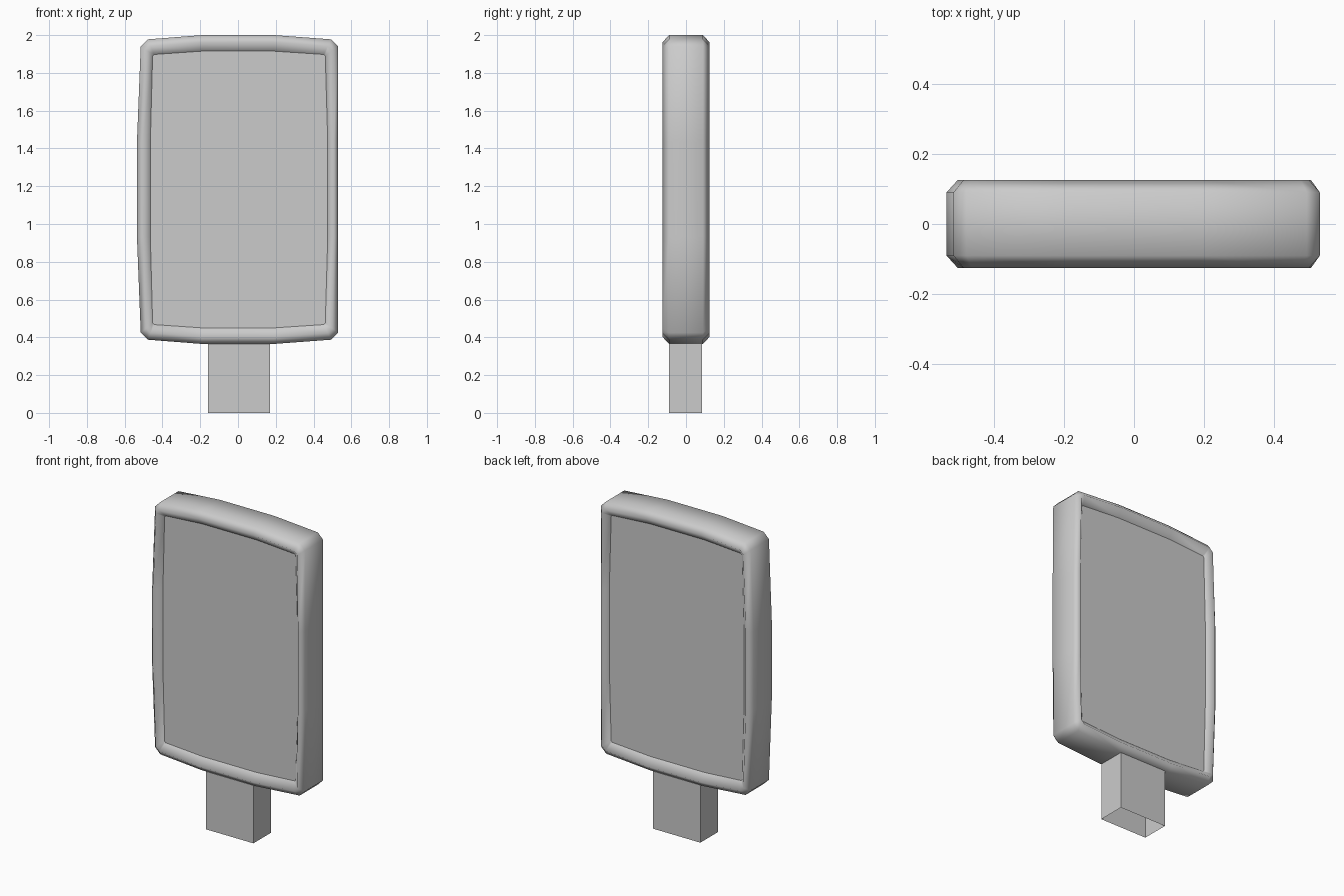
import bpy
import bmesh

cube = bpy.data.objects.get("Cube")
if cube:
    bpy.data.objects.remove(cube, do_unlink=True)

grey = bpy.data.materials.new("plain grey")
grey.use_nodes = True
colour = (0.6, 0.6, 0.6, 1)
grey.diffuse_color = colour
grey.node_tree.nodes["Principled BSDF"].inputs["Base Color"].default_value = colour


def finish(name, bm):
    bmesh.ops.recalc_face_normals(bm, faces=bm.faces)
    mesh = bpy.data.meshes.new(name)
    bm.to_mesh(mesh)
    bm.free()
    mesh.materials.append(grey)
    obj = bpy.data.objects.new(name, mesh)
    bpy.context.collection.objects.link(obj)
    return obj


def outline(left, left_bulge, right, right_bulge, half_height, bulge, cut):
    """Bowed rectangle with cut corners, as (x, z) pairs."""
    mid = 1.1825
    upper = [
        (right + right_bulge, mid + 0.25),
        (right, mid + half_height - cut),
        (right - cut, mid + half_height),
        (0.19, mid + half_height + bulge),
        (-0.19, mid + half_height + bulge),
        (left + cut, mid + half_height),
        (left, mid + half_height - cut),
        (left - left_bulge, mid + 0.25),
    ]
    return upper + [(x, 2 * mid - z) for x, z in reversed(upper)]


outer = outline(-0.515, 0.02, 0.53, 0.0, 0.795, 0.0225, 0.037)
inner = outline(-0.452, 0.012, 0.462, 0.013, 0.715, 0.0175, 0.008)
rim = [(a + (c - a) * 0.45, b + (d - b) * 0.45)
       for (a, b), (c, d) in zip(outer, inner)]

# Rounded frame: loops run from the front inner edge round to the back one
bm = bmesh.new()
rings = [(inner, -0.085), (rim, -0.125), (outer, -0.09),
         (outer, 0.09), (rim, 0.125), (inner, 0.085)]
loops = [[bm.verts.new((x, y, z)) for x, z in pts] for pts, y in rings]
for a, b in zip(loops, loops[1:]):
    for i in range(len(a)):
        j = (i + 1) % len(a)
        bm.faces.new((a[i], a[j], b[j], b[i]))
frame = finish("sign_frame", bm)
for poly in frame.data.polygons:
    poly.use_smooth = True

# Flat recessed panels on both sides
for name, y in (("front_panel", -0.085), ("back_panel", 0.085)):
    bm = bmesh.new()
    face = bm.faces.new([bm.verts.new((x, y, z)) for x, z in inner])
    face.normal_update()
    if face.normal.y * y < 0:
        face.normal_flip()
    mesh = bpy.data.meshes.new(name)
    bm.to_mesh(mesh)
    bm.free()
    mesh.materials.append(grey)
    bpy.context.collection.objects.link(bpy.data.objects.new(name, mesh))

# Hollow square post, open at the ends
bm = bmesh.new()
bmesh.ops.create_cube(bm, size=1)
bmesh.ops.scale(bm, vec=(0.33, 0.175, 0.37), verts=bm.verts)
bmesh.ops.translate(bm, vec=(0.005, -0.002, 0.185), verts=bm.verts)
bm.normal_update()
ends = [f for f in bm.faces if abs(f.normal.z) > 0.5]
bmesh.ops.delete(bm, geom=ends, context="FACES_ONLY")
finish("post", bm)
